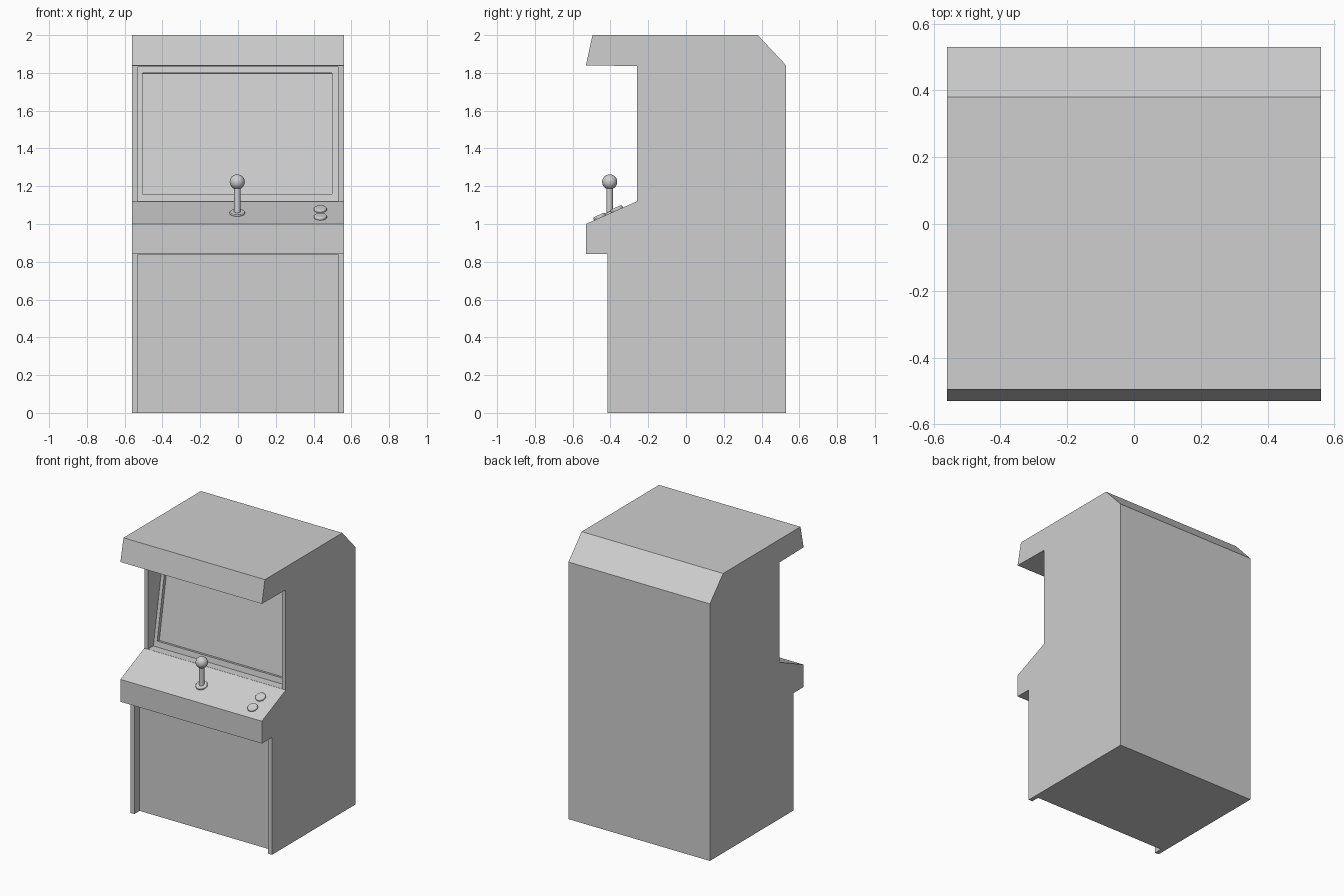
import bpy, bmesh
from math import radians
from mathutils import Vector

old = bpy.data.objects.get("Cube")
if old:
    bpy.data.objects.remove(old, do_unlink=True)

grey = bpy.data.materials.new("plain_grey")
grey.use_nodes = True
colour = (0.62, 0.62, 0.62, 1)
grey.diffuse_color = colour
grey.node_tree.nodes["Principled BSDF"].inputs["Base Color"].default_value = colour


def prism(name, profile, x0, x1):
    """Extrude a (y, z) profile along x."""
    bm = bmesh.new()
    face = bm.faces.new([bm.verts.new((x0, y, z)) for y, z in profile])
    out = bmesh.ops.extrude_face_region(bm, geom=[face])
    moved = [v for v in out["geom"] if isinstance(v, bmesh.types.BMVert)]
    bmesh.ops.translate(bm, verts=moved, vec=(x1 - x0, 0, 0))
    bmesh.ops.recalc_face_normals(bm, faces=bm.faces)
    mesh = bpy.data.meshes.new(name)
    bm.to_mesh(mesh)
    bm.free()
    obj = bpy.data.objects.new(name, mesh)
    bpy.context.collection.objects.link(obj)
    mesh.materials.append(grey)
    return obj


def cut(target, cutter):
    """Subtract the cutter and remove it."""
    mod = target.modifiers.new("cut", "BOOLEAN")
    mod.operation, mod.solver, mod.object = "DIFFERENCE", "EXACT", cutter
    bpy.ops.object.select_all(action="DESELECT")
    bpy.context.view_layer.objects.active = target
    target.select_set(True)
    bpy.ops.object.modifier_apply(modifier=mod.name)
    bpy.data.objects.remove(cutter, do_unlink=True)


def finish(name, bevel=0):
    """Name, colour and smooth the active object."""
    obj = bpy.context.object
    obj.name = name
    obj.data.materials.append(grey)
    if bevel:
        mod = obj.modifiers.new("round", "BEVEL")
        mod.width, mod.segments = bevel, 3
    bpy.ops.object.shade_smooth_by_angle(angle=radians(40))
    return obj


# Cabinet body with hood, control shelf and sloped back edge
cabinet = prism("cabinet", [
    (-0.415, 0), (0.53, 0), (0.53, 1.84), (0.38, 2), (-0.495, 2),
    (-0.53, 1.84), (-0.26, 1.836), (-0.26, 1.12), (-0.53, 1), (-0.53, 0.84),
    (-0.415, 0.84)], -0.56, 0.56)

# Lower front recess between the side panels
cut(cabinet, prism("lower_recess", [
    (-0.45, -0.1), (-0.355, -0.1), (-0.355, 0.838), (-0.45, 0.838)], -0.53, 0.53))


# Leaning screen alcove
def screen_y(z):
    return -0.2 + 0.18 * (z - 1.12)


low, high = 1.121, 1.832
cut(cabinet, prism("screen_alcove", [
    (-0.3, low), (screen_y(low), low), (screen_y(high), high), (-0.3, high)], -0.53, 0.53))

# Shallow screen inset, square to the leaning face
inward = Vector((0.984, -0.177))
bottom, top = (Vector((screen_y(z), z)) for z in (1.16, 1.8))
cut(cabinet, prism("screen_inset", [
    bottom - inward * 0.01, bottom + inward * 0.025,
    top + inward * 0.025, top - inward * 0.01], -0.505, 0.497))

# Controls on the sloped shelf
tilt = radians(24)


def shelf_z(y):
    return 1 + (y + 0.53) * 0.12 / 0.27


def shelf_disc(name, x, y, radius, height, bevel):
    bpy.ops.mesh.primitive_cylinder_add(
        vertices=32, radius=radius, depth=height * 2,
        location=(x, y, shelf_z(y)), rotation=(tilt, 0, 0))
    finish(name, bevel)


stick_x, stick_y = -0.004, -0.404
shelf_disc("joystick_base", stick_x, stick_y, 0.04, 0.01, 0.004)
bpy.ops.mesh.primitive_cylinder_add(
    vertices=24, radius=0.017, depth=0.18, location=(stick_x, stick_y, 1.13))
finish("joystick_shaft")
bpy.ops.mesh.primitive_uv_sphere_add(
    segments=32, ring_count=16, radius=0.04, location=(stick_x, stick_y, 1.223))
finish("joystick_ball")

for name, y in (("front_button", -0.455), ("rear_button", -0.365)):
    shelf_disc(name, 0.436, y, 0.034, 0.016, 0.008)
